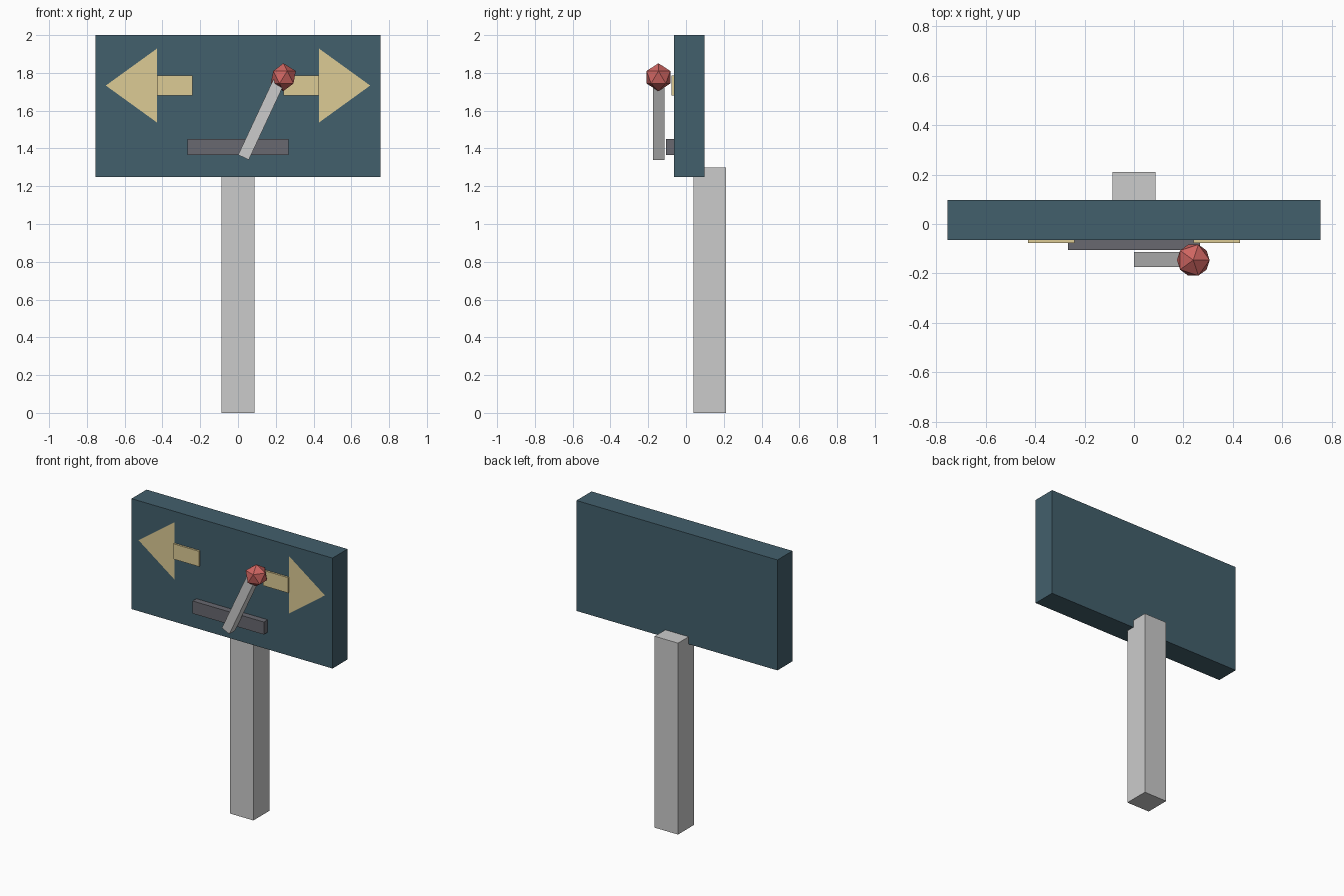
import bpy
from math import radians, sin, cos

if "Cube" in bpy.data.objects:
    bpy.data.objects.remove(bpy.data.objects["Cube"])


def material(name, rgb):
    mat = bpy.data.materials.new(name)
    mat.diffuse_color = (*rgb, 1)
    mat.use_nodes = True
    mat.node_tree.nodes["Principled BSDF"].inputs["Base Color"].default_value = mat.diffuse_color
    return mat


def finish(name, mat=None):
    obj = bpy.context.object
    obj.name = name
    if mat:
        obj.data.materials.append(mat)
    return obj


def box(name, x, y, z, mat=None, tilt=0):
    """Box from its (min, max) range on each axis, tilted about y."""
    ranges = (x, y, z)
    bpy.ops.mesh.primitive_cube_add(size=1, location=[(a + b) / 2 for a, b in ranges])
    obj = finish(name, mat)
    obj.scale = [b - a for a, b in ranges]
    obj.rotation_euler.y = tilt
    return obj


teal = material("board_teal", (0.055, 0.115, 0.15))
cream = material("arrow_cream", (0.72, 0.60, 0.30))
red = material("knob_red", (0.62, 0.13, 0.12))
dark = material("slot_grey", (0.14, 0.14, 0.16))

# Post and board
box("post", (-0.0875, 0.0875), (0.04, 0.211), (0, 1.3))
box("board", (-0.755, 0.755), (-0.064, 0.097), (1.25, 2.0), teal)

# Slot plate for the lever
box("lever_slot", (-0.268, 0.268), (-0.105, -0.06), (1.366, 1.451), dark)

# Lever, leaning to the right from its lower end
tilt, length = radians(25), 0.44
cx = 0.029 + sin(tilt) * length / 2
cz = 1.353 + cos(tilt) * length / 2
box("lever", (cx - 0.031, cx + 0.031), (-0.175, -0.113),
    (cz - length / 2, cz + length / 2), tilt=tilt)

# Faceted knob
bpy.ops.mesh.primitive_ico_sphere_add(subdivisions=1, radius=0.074,
                                      location=(0.24, -0.146, 1.777))
finish("knob", red)

# Arrows: raised shaft and flat triangular head, one on each side
for side, s in (("left", -1), ("right", 1)):
    box(side + "_arrow_shaft", sorted((s * 0.24, s * 0.43)), (-0.077, -0.06),
        (1.681, 1.785), cream)
    verts = [(s * 0.43, -0.067, 1.538), (s * 0.70, -0.067, 1.733), (s * 0.43, -0.067, 1.928)]
    mesh = bpy.data.meshes.new(side + "_arrow_head")
    mesh.from_pydata(verts, [], [(0, 1, 2) if s > 0 else (2, 1, 0)])
    mesh.materials.append(cream)
    bpy.context.collection.objects.link(bpy.data.objects.new(side + "_arrow_head", mesh))
